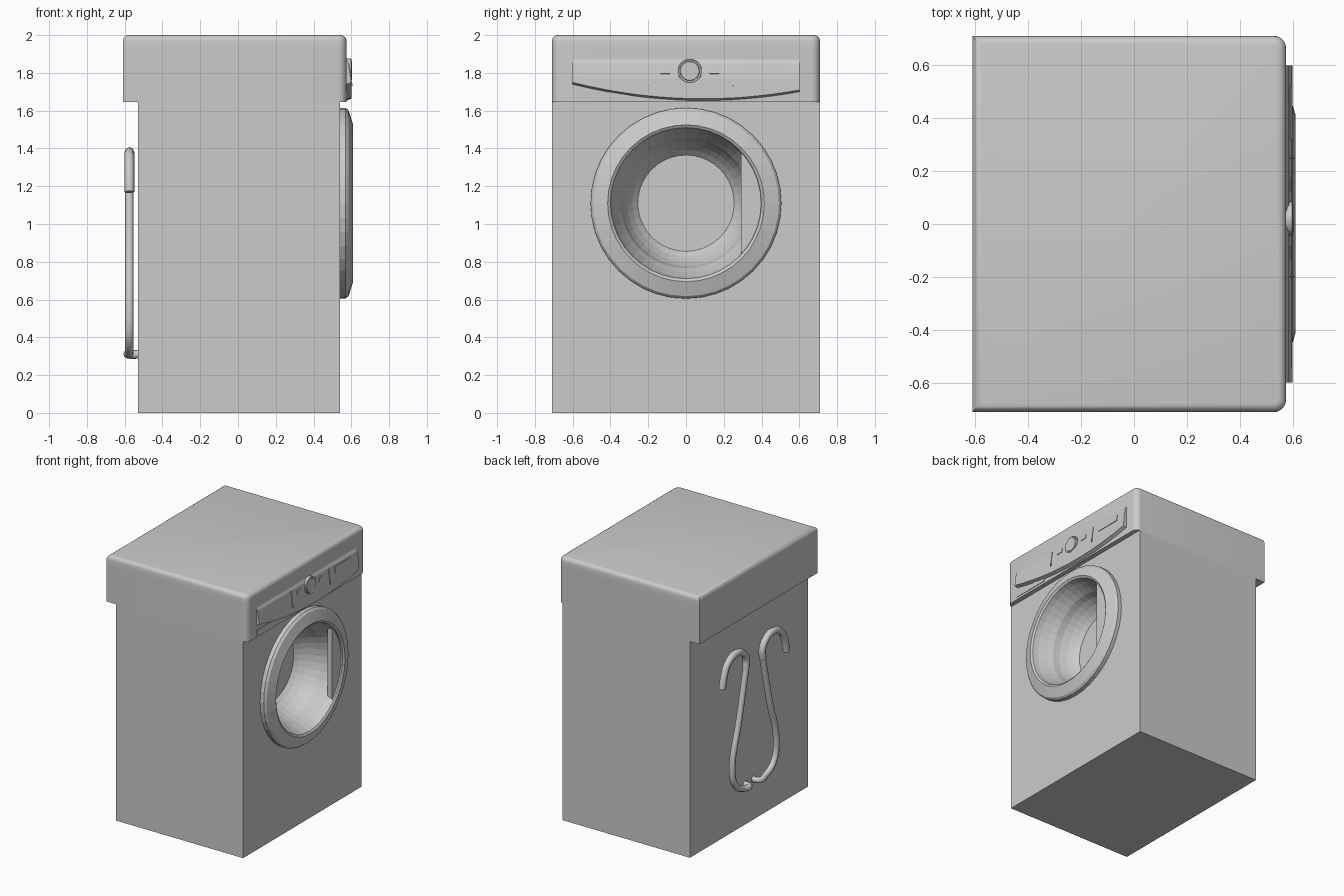
import bpy, bmesh, math
from mathutils import Vector, Matrix

if "Cube" in bpy.data.objects:
    bpy.data.objects.remove(bpy.data.objects["Cube"], do_unlink=True)

grey = bpy.data.materials.new("appliance grey")
grey.use_nodes = True
COLOUR = (0.6, 0.6, 0.6, 1)
grey.diffuse_color = COLOUR
grey.node_tree.nodes["Principled BSDF"].inputs["Base Color"].default_value = COLOUR


def finish(bm, name, smooth=None):
    bmesh.ops.recalc_face_normals(bm, faces=bm.faces)
    mesh = bpy.data.meshes.new(name)
    bm.to_mesh(mesh)
    bm.free()
    mesh.materials.append(grey)
    obj = bpy.data.objects.new(name, mesh)
    bpy.context.collection.objects.link(obj)
    if smooth:
        bpy.ops.object.select_all(action='DESELECT')
        obj.select_set(True)
        bpy.context.view_layer.objects.active = obj
        bpy.ops.object.shade_smooth_by_angle(angle=math.radians(smooth))
    return obj


def box_bm(x0, x1, y0, y1, z0, z1):
    bm = bmesh.new()
    bmesh.ops.create_cube(bm, size=1)
    for v in bm.verts:
        v.co = ((x0 + x1) / 2 + v.co.x * (x1 - x0),
                (y0 + y1) / 2 + v.co.y * (y1 - y0),
                (z0 + z1) / 2 + v.co.z * (z1 - z0))
    return bm


def box(name, *bounds):
    return finish(box_bm(*bounds), name)


def lathe(name, profile, steps, centre, smooth=None):
    """Spin (x, radius) points round an axis parallel to x."""
    bm = bmesh.new()
    verts = [bm.verts.new((x, 0, r)) for x, r in profile]
    edges = [bm.edges.new(pair) for pair in zip(verts, verts[1:])]
    bmesh.ops.spin(bm, geom=verts + edges, axis=(1, 0, 0), cent=(0, 0, 0),
                   angle=math.tau, steps=steps)
    bmesh.ops.remove_doubles(bm, verts=bm.verts, dist=0.0005)
    bmesh.ops.translate(bm, verts=bm.verts, vec=centre)
    return finish(bm, name, smooth)


def prism(name, outline, x0, x1):
    """Extrude a (y, z) outline along x."""
    bm = bmesh.new()
    face = bm.faces.new([bm.verts.new((x0, y, z)) for y, z in outline])
    ext = bmesh.ops.extrude_face_region(bm, geom=[face])
    moved = [g for g in ext["geom"] if isinstance(g, bmesh.types.BMVert)]
    bmesh.ops.translate(bm, verts=moved, vec=(x1 - x0, 0, 0))
    return finish(bm, name)


def tube(name, points, radius):
    curve = bpy.data.curves.new(name, 'CURVE')
    curve.dimensions = '3D'
    curve.bevel_depth = radius
    curve.bevel_resolution = 2
    curve.resolution_u = 6
    curve.use_fill_caps = True
    spline = curve.splines.new('BEZIER')
    spline.bezier_points.add(len(points) - 1)
    for bp, co in zip(spline.bezier_points, points):
        bp.co = co
        bp.handle_left_type = bp.handle_right_type = 'AUTO'
    curve.materials.append(grey)
    obj = bpy.data.objects.new(name, curve)
    bpy.context.collection.objects.link(obj)
    return obj


HALF = 0.71
BACK, FRONT = -0.53, 0.54
HOUSING_BACK, HOUSING_FRONT = -0.61, 0.575
DOOR = Vector((0, 0, 1.11))

# Plinth and cabinet, with a round opening cut for the drum
box("plinth", BACK, FRONT, -HALF, HALF, 0, 0.215)
cabinet = box("cabinet", BACK, FRONT, -HALF, HALF, 0.215, 1.645)
cutter = lathe("opening_cutter", [(0.2, 0), (0.2, 0.42), (0.7, 0.42), (0.7, 0)], 40, DOOR)
cut = cabinet.modifiers.new("opening", 'BOOLEAN')
cut.operation = 'DIFFERENCE'
cut.solver = 'EXACT'
cut.object = cutter
bpy.context.view_layer.objects.active = cabinet
bpy.ops.object.modifier_apply(modifier=cut.name)
bpy.data.objects.remove(cutter, do_unlink=True)


# Control housing and lid, rounded at the front corners
def rounded_block(name, z0, z1, round_top):
    bm = box_bm(HOUSING_BACK, HOUSING_FRONT, -HALF, HALF, z0, z1)
    corners = [e for e in bm.edges if all(v.co.x > 0 for v in e.verts)
               and abs(e.verts[0].co.z - e.verts[1].co.z) > 0.01]
    bmesh.ops.bevel(bm, geom=corners, offset=0.045, segments=5, profile=0.5, affect='EDGES')
    if round_top:
        rim = [e for e in bm.edges if all(v.co.z > z1 - 0.001 for v in e.verts)]
        bmesh.ops.bevel(bm, geom=rim, offset=0.032, segments=4, profile=0.5, affect='EDGES')
    return finish(bm, name, 35)


rounded_block("control_housing", 1.645, 1.93, False)
rounded_block("lid", 1.93, 2.0, True)

# Control fascia: a wedge with a curved lower edge
bm = bmesh.new()
rows = []
for i in range(25):
    y = -0.6 + i * 0.05
    low = 1.665 - 0.033 * y + 0.18 * y * y
    section = [(0.57, 1.88), (0.585, 1.85), (0.597, 1.77), (0.6, low), (0.57, low - 0.012)]
    rows.append([bm.verts.new((x, y, z)) for x, z in section])
for a, b in zip(rows, rows[1:]):
    for k in range(5):
        n = (k + 1) % 5
        bm.faces.new((a[k], a[n], b[n], b[k]))
bm.faces.new(rows[0])
bm.faces.new(rows[-1])
finish(bm, "control_fascia")
box("drawer_lip", 0.57, 0.579, -0.6, -0.3, 1.662, 1.70)


# Thin plates lying on the sloping fascia
def fascia_plate(name, y, z, width, height):
    bm = box_bm(-0.004, 0.004, -width / 2, width / 2, -height / 2, height / 2)
    slope = Matrix.Rotation(-0.14, 4, 'Y')
    place = Matrix.Translation((0.597 - 0.14 * (z - 1.77), y, z))
    bmesh.ops.transform(bm, matrix=place @ slope, verts=bm.verts)
    return finish(bm, name)


for side, y in (("right", -0.2), ("left", 0.25)):
    fascia_plate(side + "_divider", y, 1.79, 0.006, 0.12)
for side, y in (("right", -0.11), ("left", 0.15)):
    fascia_plate(side + "_button", y, 1.81, 0.05, 0.03)
fascia_plate("display", 0.42, 1.81, 0.2, 0.05)
lathe("program_knob", [(0.57, 0.065), (0.598, 0.065), (0.601, 0.06), (0.598, 0.052),
                       (0.603, 0.049), (0.603, 0)], 32, Vector((0, 0.02, 1.81)))

# Door ring and the deep bowl behind it
lathe("door_ring", [(0.535, 0.505), (0.57, 0.505), (0.585, 0.492), (0.61, 0.415),
                    (0.6, 0.4), (0.535, 0.4)], 40, DOOR)
lathe("door_bowl", [(0.6, 0.4), (0.56, 0.39), (0.5, 0.365), (0.46, 0.345), (0.41, 0.333),
                    (0.36, 0.31), (0.32, 0.283), (0.29, 0.255), (0.29, 0)], 40, DOOR)

# Door handle: a plate filling one segment of the ring
reach = math.acos(0.29 / 0.4)
arc = [-reach + 2 * reach * i / 12 for i in range(13)]
prism("door_handle", [(0.4 * math.cos(a), DOOR.z + 0.4 * math.sin(a)) for a in arc], 0.55, 0.59)

# Pair of hooked hoses on the back
for side, s in (("left", 1), ("right", -1)):
    x = -0.575
    tube(side + "_hose", [(-0.52, s * 0.05, 0.31), (x, s * 0.06, 0.31), (x, s * 0.14, 0.32),
                          (x, s * 0.23, 0.38), (x, s * 0.265, 0.5), (x, s * 0.18, 0.87),
                          (x, s * 0.1, 1.22)], 0.023)
    tube(side + "_hose_hook", [(x, s * 0.1, 1.22), (x, s * 0.1, 1.3), (x, s * 0.15, 1.36),
                               (x, s * 0.23, 1.38), (x, s * 0.32, 1.34), (x, s * 0.36, 1.27),
                               (x, s * 0.385, 1.17)], 0.026)
